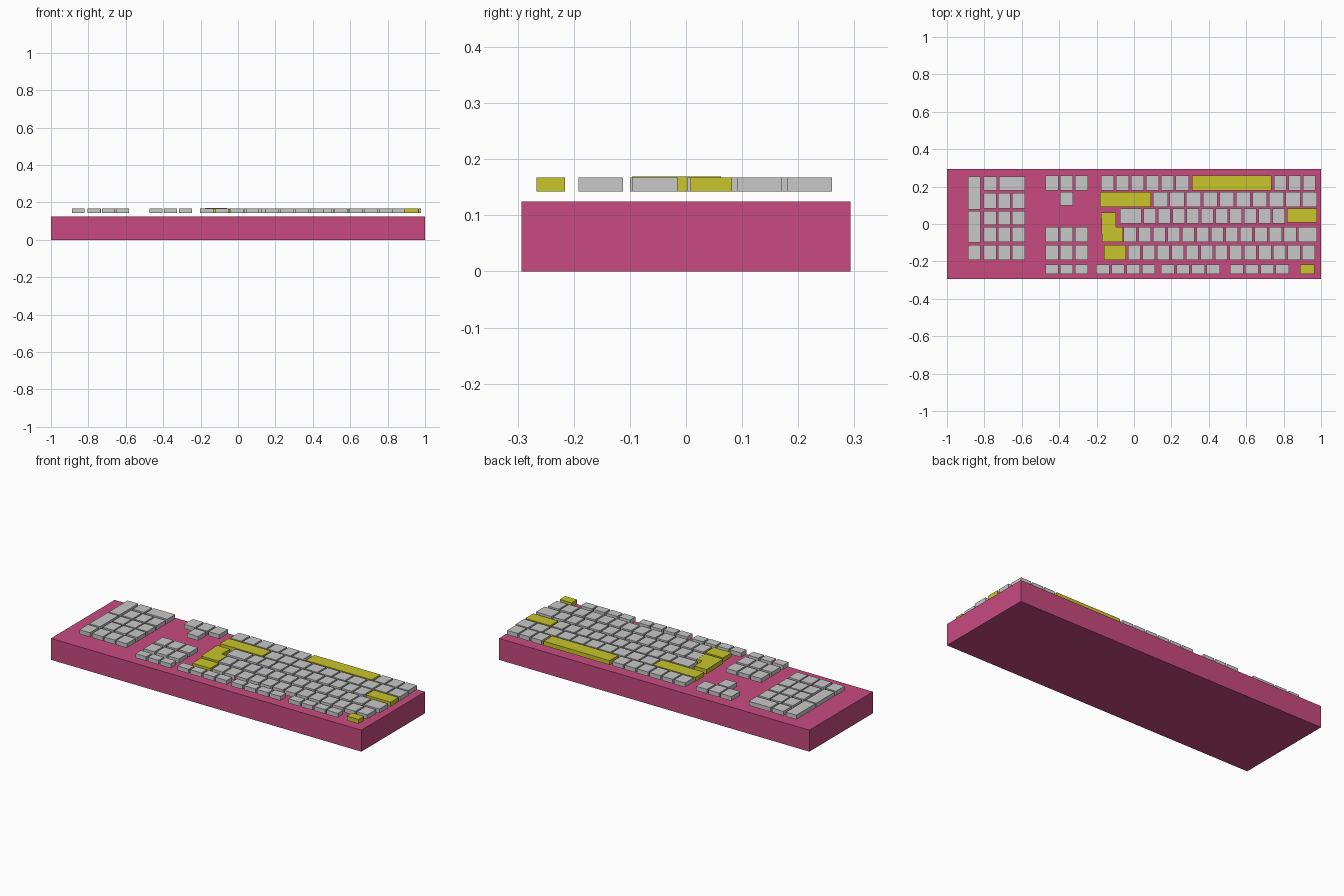
import bpy, bmesh
from mathutils import Matrix

if "Cube" in bpy.data.objects:
    bpy.data.objects.remove(bpy.data.objects["Cube"])

def material(name, rgb):
    m = bpy.data.materials.new(name)
    m.diffuse_color = (*rgb, 1)
    m.use_nodes = True
    m.node_tree.nodes["Principled BSDF"].inputs["Base Color"].default_value = m.diffuse_color
    return m

PINK = material("pink case", (0.58, 0.07, 0.21))
GREY = material("light grey keys", (0.58, 0.58, 0.58))
YELLOW = material("yellow keys", (0.58, 0.56, 0.025))
Z0, Z1 = 0.142, 0.167

def add_object(name, bm, mat):
    me = bpy.data.meshes.new(name)
    bm.to_mesh(me)
    bm.free()
    me.materials.append(mat)
    ob = bpy.data.objects.new(name, me)
    bpy.context.collection.objects.link(ob)

def box(bm, x0, x1, y0, y1, z0=Z0, z1=Z1):
    m = Matrix.Translation(((x0 + x1) / 2, (y0 + y1) / 2, (z0 + z1) / 2))
    bmesh.ops.create_cube(bm, size=1, matrix=m @ Matrix.Diagonal((x1 - x0, y1 - y0, z1 - z0, 1)))

def keys(name, boxes, mat=GREY):
    bm = bmesh.new()
    for b in boxes:
        box(bm, *b)
    add_object(name, bm, mat)

def run(x0, x1, n, row, gap=0.01):
    """n equal keys filling x0..x1 in one row"""
    p = (x1 - x0 + gap) / n
    return [(x0 + i * p, x0 + (i + 1) * p - gap, *row) for i in range(n)]

# case
bm = bmesh.new()
box(bm, -1, 1, -0.293, 0.293, 0, 0.125)
add_object("case", bm, PINK)

# row depths, from the space bar row to the function row
R1, R2, R3 = (0.18, 0.26), (0.092, 0.171), (0.002, 0.082)
R4, R5, R6 = (-0.096, -0.015), (-0.192, -0.112), (-0.266, -0.216)

# main block
keys("space_row_keys", run(-0.176, 0.293, 6, R1) + run(0.748, 0.97, 3, R1))
keys("lower_letter_keys", run(0.102, 0.978, 10, R2))
keys("middle_letter_keys", [(-0.075, 0.04, *R3)] + run(0.052, 0.808, 10, R3))
keys("upper_letter_keys", run(-0.055, 0.868, 12, R4) + [(0.878, 0.978, *R4)])
keys("number_keys", run(-0.033, 0.967, 13, R5))
keys("function_keys", run(-0.203, 0.113, 4, R6) + run(0.145, 0.46, 4, R6)
     + run(0.513, 0.829, 4, R6))

# navigation block
nav = (-0.474, -0.247, 3)
keys("arrow_keys", run(*nav, R1) + [(-0.396, -0.325, 0.098, 0.171)])
keys("navigation_keys", run(*nav, R4) + run(*nav, R5) + run(*nav, R6))

# number pad
P = [(0.18, 0.253), (0.082, 0.165), (-0.006, 0.07), R4, R5]
pad = [(-0.805, -0.732, *P[0]), (-0.721, -0.582, *P[0])]
for r in P[1:]:
    pad += run(-0.805, -0.582, 3, r, 0.008)
pad += [(-0.888, -0.82, 0.078, 0.253), (-0.888, -0.82, -0.1, 0.07), (-0.888, -0.82, *R5)]
keys("number_pad_keys", pad)

# yellow accent keys
keys("space_bar", [(0.31, 0.735, *R1)], YELLOW)
keys("wide_shift_key", [(-0.181, 0.091, *R2)], YELLOW)
keys("caps_key", [(0.818, 0.978, 0.008, 0.082)], YELLOW)
keys("backspace_key", [(-0.16, -0.044, *R5)], YELLOW)
keys("escape_key", [(0.888, 0.964, *R6)], YELLOW)

# L-shaped enter key
bm = bmesh.new()
outline = [(-0.171, -0.096), (-0.058, -0.096), (-0.058, -0.015), (-0.095, -0.015),
           (-0.095, 0.062), (-0.176, 0.062)]
f = bm.faces.new([bm.verts.new((x, y, Z0)) for x, y in outline])
ext = bmesh.ops.extrude_face_region(bm, geom=[f])["geom"]
bmesh.ops.translate(bm, vec=(0, 0, 0.027), verts=[g for g in ext if isinstance(g, bmesh.types.BMVert)])
bmesh.ops.recalc_face_normals(bm, faces=bm.faces)
add_object("enter_key", bm, YELLOW)
